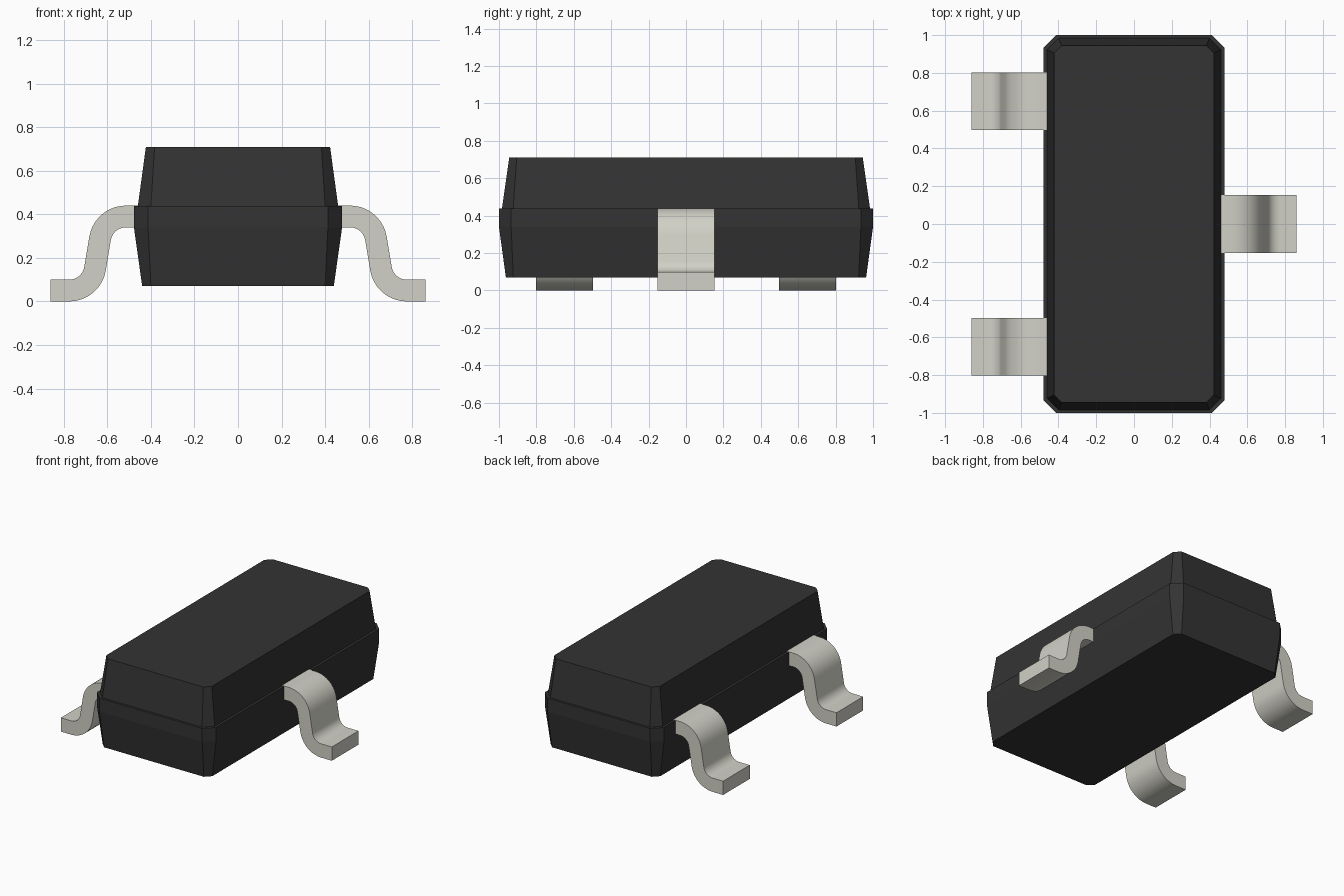
import bpy, bmesh, math

if "Cube" in bpy.data.objects:
    bpy.data.objects.remove(bpy.data.objects["Cube"], do_unlink=True)


def material(name, rgb):
    m = bpy.data.materials.new(name)
    m.use_nodes = True
    m.diffuse_color = (*rgb, 1)
    m.node_tree.nodes["Principled BSDF"].inputs["Base Color"].default_value = (*rgb, 1)
    return m


black = material("black_plastic", (0.033, 0.033, 0.033))
metal = material("pin_metal", (0.645, 0.638, 0.572))


def finish(bm, name, mat):
    bmesh.ops.recalc_face_normals(bm, faces=bm.faces)
    mesh = bpy.data.meshes.new(name)
    bm.to_mesh(mesh)
    bm.free()
    mesh.materials.append(mat)
    obj = bpy.data.objects.new(name, mesh)
    bpy.context.collection.objects.link(obj)
    return obj


# Body: stacked octagonal loops (z, half width, half length, corner chamfer)
LEVELS = [(0.07, 0.44, 0.963, 0.04), (0.34, 0.478, 1.0, 0.065),
          (0.438, 0.478, 1.0, 0.065), (0.438, 0.46, 0.984, 0.06),
          (0.71, 0.423, 0.945, 0.04)]
bm = bmesh.new()
loops = []
for z, hx, hy, c in LEVELS:
    outline = []
    for sx, sy in ((1, 1), (-1, 1), (-1, -1), (1, -1)):
        pair = [(sx * hx, sy * (hy - c)), (sx * (hx - c), sy * hy)]
        outline += pair if sx * sy > 0 else pair[::-1]
    loops.append([bm.verts.new((x, y, z)) for x, y in outline])
for a, b in zip(loops, loops[1:]):
    for i in range(8):
        j = (i + 1) % 8
        bm.faces.new((a[i], a[j], b[j], b[i]))
bm.faces.new(loops[0])
bm.faces.new(loops[-1])
finish(bm, "body", black)


# Pins: S-bent strip, its two edges swept as arcs about the same centres
def arc(cx, cz, r, start, end, steps=10):
    angles = [math.radians(start + (end - start) * i / steps) for i in range(steps + 1)]
    return [(cx + r * math.cos(t), cz + r * math.sin(t)) for t in angles]


UPPER, LOWER, TILT = (0.515, 0.27), (0.775, 0.17), 9.5
BIG, SMALL = 0.17, 0.07
START, TIP, HALF = 0.455, 0.86, 0.153


def edge(r_up, r_low):
    return ([(START, UPPER[1] + r_up)] + arc(*UPPER, r_up, 90, TILT)
            + arc(*LOWER, r_low, 180 + TILT, 270) + [(TIP, LOWER[1] - r_low)])


def pin(name, side, y):
    bm = bmesh.new()
    rows = [[bm.verts.new((side * x, y + s * HALF, z)) for x, z in edge(*radii)]
            for radii, s in (((BIG, SMALL), -1), ((BIG, SMALL), 1),
                             ((SMALL, BIG), 1), ((SMALL, BIG), -1))]
    for k in range(4):
        a, b = rows[k], rows[(k + 1) % 4]
        for i in range(len(a) - 1):
            bm.faces.new((a[i], a[i + 1], b[i + 1], b[i]))
    for end in (0, -1):
        bm.faces.new([r[end] for r in rows])
    obj = finish(bm, name, metal)
    bpy.ops.object.select_all(action='DESELECT')
    obj.select_set(True)
    bpy.context.view_layer.objects.active = obj
    bpy.ops.object.shade_smooth_by_angle(angle=math.radians(30))


pin("pin_left_middle", 1, 0)
pin("pin_right_front", -1, -0.65)
pin("pin_right_back", -1, 0.65)
